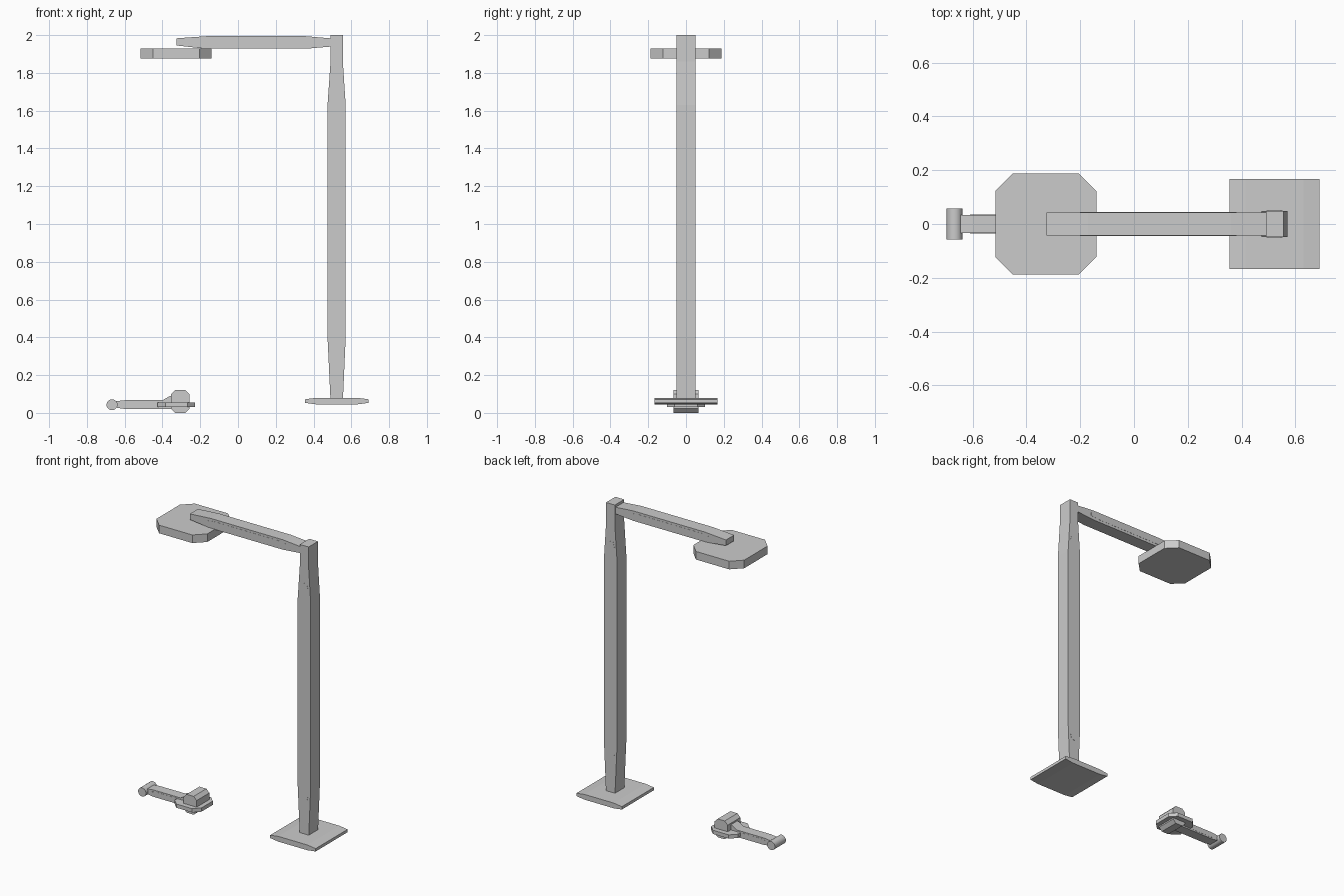
import bpy, bmesh
from math import pi

if "Cube" in bpy.data.objects:
    bpy.data.objects.remove(bpy.data.objects["Cube"])


def prism(name, pts, lo, hi, axis='Y'):
    """Extrude a closed profile: (x, z) points along Y or (x, y) points along Z."""
    bm = bmesh.new()
    put = (lambda p, t: (p[0], t, p[1])) if axis == 'Y' else (lambda p, t: (p[0], p[1], t))
    face = bm.faces.new([bm.verts.new(put(p, lo)) for p in pts])
    ext = bmesh.ops.extrude_face_region(bm, geom=[face])
    move = (0, hi - lo, 0) if axis == 'Y' else (0, 0, hi - lo)
    bmesh.ops.translate(bm, vec=move, verts=[v for v in ext['geom'] if isinstance(v, bmesh.types.BMVert)])
    bmesh.ops.recalc_face_normals(bm, faces=bm.faces)
    me = bpy.data.meshes.new(name)
    bm.to_mesh(me)
    bm.free()
    ob = bpy.data.objects.new(name, me)
    bpy.context.collection.objects.link(ob)
    return ob


def octagon(x0, x1, y0, y1, cx, cy):
    """Rectangle with cut corners; cx and cy are the corner cuts."""
    return [(x0 + cx, y0), (x1 - cx, y0), (x1, y0 + cy), (x1, y1 - cy),
            (x1 - cx, y1), (x0 + cx, y1), (x0, y1 - cy), (x0, y0 + cy)]


# floor base with thinned left and right edges
prism("base", octagon(0.355, 0.69, 0.045, 0.08, 0.06, 0.008), -0.168, 0.168)

# upright post, tapered at both ends
prism("post", [(0.49, 0.06), (0.555, 0.06), (0.57, 0.4), (0.57, 1.63),
               (0.555, 1.86), (0.555, 2.0), (0.49, 2.0), (0.49, 1.86),
               (0.474, 1.63), (0.474, 0.4)], -0.049, 0.049)
prism("post_panel", octagon(0.492, 0.552, 0.3, 1.75, 0.01, 0.04), -0.05, 0.05)

# horizontal arm, tapered at both ends
prism("arm", [(-0.325, 1.945), (-0.17, 1.928), (0.36, 1.928), (0.5, 1.94),
              (0.5, 1.982), (0.36, 1.994), (-0.17, 1.994), (-0.325, 1.983)],
      -0.043, 0.043)
prism("arm_panel", octagon(-0.2, 0.38, 1.945, 1.98, 0.05, 0.008), -0.044, 0.044)

# overhead head with cut corners
prism("overhead_head", octagon(-0.515, -0.14, -0.188, 0.188, 0.065, 0.065), 1.876, 1.93, 'Z')

# small unit on the floor: handle, plate, block and end roller
prism("handle", [(-0.66, 0.03), (-0.6, 0.021), (-0.4, 0.021), (-0.33, 0.021),
                 (-0.33, 0.09), (-0.36, 0.09), (-0.4, 0.067), (-0.6, 0.067),
                 (-0.66, 0.06)], -0.034, 0.034)
prism("handle_panel", octagon(-0.61, -0.4, 0.03, 0.058, 0.02, 0.006), -0.035, 0.035)
prism("plate", octagon(-0.425, -0.228, -0.1, 0.1, 0.04, 0.04), 0.031, 0.056, 'Z')
prism("block", octagon(-0.354, -0.258, 0.0, 0.122, 0.022, 0.022), -0.067, 0.067)

bpy.ops.mesh.primitive_cylinder_add(vertices=24, radius=0.029, depth=0.115,
                                    location=(-0.667, 0, 0.043), rotation=(pi / 2, 0, 0))
bpy.context.object.name = "end_roller"
bpy.ops.object.shade_smooth_by_angle()
